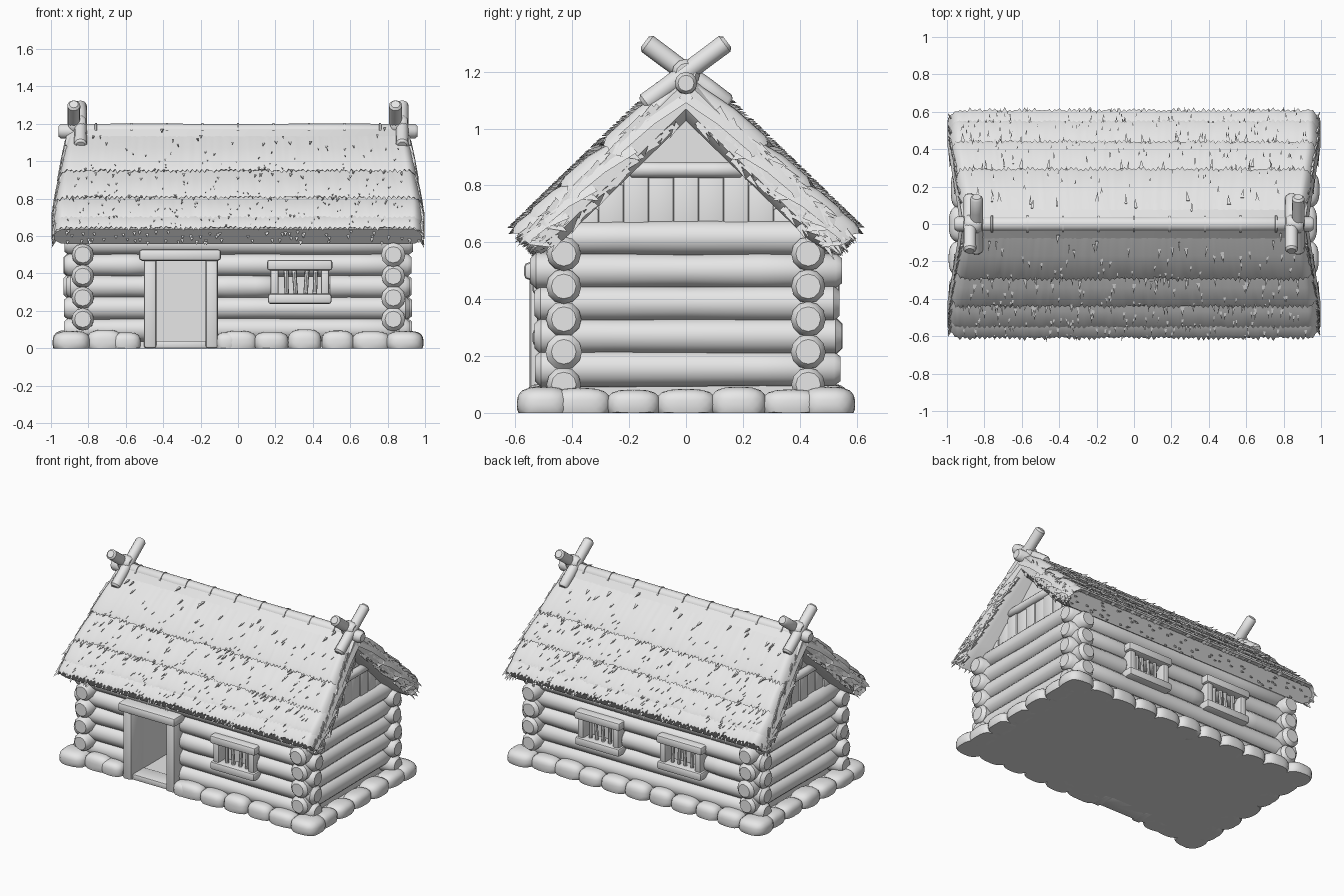
import bpy, bmesh, math, random
from mathutils import Vector, Matrix

random.seed(4)
cube = bpy.data.objects.get("Cube")
if cube:
    bpy.data.objects.remove(cube, do_unlink=True)

grey = bpy.data.materials.new("light_grey")
grey.use_nodes = True
grey.diffuse_color = (0.8, 0.8, 0.8, 1)
for node in grey.node_tree.nodes:
    if node.type == 'BSDF_PRINCIPLED':
        node.inputs["Base Color"].default_value = (0.8, 0.8, 0.8, 1)


def jit(a):
    return random.uniform(-a, a)


def finish(name, bm, angle=40):
    bmesh.ops.recalc_face_normals(bm, faces=bm.faces)
    me = bpy.data.meshes.new(name)
    bm.to_mesh(me)
    bm.free()
    me.materials.append(grey)
    me.polygons.foreach_set("use_smooth", [True] * len(me.polygons))
    me.set_sharp_from_angle(angle=math.radians(angle))
    ob = bpy.data.objects.new(name, me)
    bpy.context.collection.objects.link(ob)
    return ob


def add_box(bm, lo, hi, bevel=0.0):
    lo, hi = Vector(lo), Vector(hi)
    size = hi - lo
    mat = Matrix.Translation((lo + hi) / 2) @ Matrix.Diagonal((*size, 1))
    vs = bmesh.ops.create_cube(bm, size=1, matrix=mat)["verts"]
    if bevel:
        edges = list({e for v in vs for e in v.link_edges})
        bmesh.ops.bevel(bm, geom=edges, offset=bevel, segments=2, affect='EDGES', profile=0.5)


def add_log(bm, a, b, r, sides=12, wobble=0.0):
    # round timber with softened ends
    a, b = Vector(a), Vector(b)
    d = b - a
    rot = d.to_track_quat('Z', 'Y').to_matrix()
    tip = min(r * 0.35, d.length * 0.2)
    inner = [tip + (d.length - 2 * tip) * i / 4 for i in range(5)]
    stations = [(0, 0.7)] + [(t, 1 + jit(wobble)) for t in inner] + [(d.length, 0.7)]
    rings = []
    for t, k in stations:
        ring = []
        for i in range(sides):
            ang = math.tau * i / sides
            ring.append(bm.verts.new(a + rot @ Vector((math.cos(ang) * r * k, math.sin(ang) * r * k, t))))
        rings.append(ring)
    for p, q in zip(rings, rings[1:]):
        for i in range(sides):
            j = (i + 1) % sides
            bm.faces.new((p[i], p[j], q[j], q[i]))
    bm.faces.new(rings[0])
    bm.faces.new(rings[-1])


# Wall core with a doorway alcove, and floor slab
bm = bmesh.new()
add_box(bm, (-0.82, -0.41, 0), (-0.44, 0.41, 0.62))
add_box(bm, (-0.17, -0.41, 0), (0.82, 0.41, 0.62))
add_box(bm, (-0.45, -0.12, 0), (-0.16, 0.41, 0.62))
add_box(bm, (-0.45, -0.41, 0.48), (-0.16, -0.1, 0.62))
finish("wall_core", bm)
bm = bmesh.new()
add_box(bm, (-0.92, -0.52, 0), (0.92, 0.52, 0.035))
finish("floor_slab", bm)

# Log walls
DOOR = (-0.46, -0.15)
PITCH = 0.115
windows = [(0.33, -1), (0.31, 1), (-0.32, 1)]
for side, name in ((-1, "front_logs"), (1, "back_logs")):
    bm = bmesh.new()
    for k in range(5):
        z = 0.1 + PITCH * k
        gaps = []
        if side < 0 and k < 4:
            gaps.append(DOOR)
        if k == 2:
            gaps += [(x - 0.14, x + 0.14) for x, s in windows if s == side]
        cuts = [-0.925 + jit(0.01)] + [v for g in sorted(gaps) for v in g] + [0.925 + jit(0.01)]
        for x0, x1 in zip(cuts[::2], cuts[1::2]):
            add_log(bm, (x0, side * 0.43, z), (x1, side * 0.43, z), 0.062, wobble=0.05)
    finish(name, bm)
for side, name in ((-1, "right_gable_logs"), (1, "left_gable_logs")):
    bm = bmesh.new()
    for k in range(5):
        z = 0.155 + PITCH * k
        end = 0.54 if k < 4 else 0.49
        add_log(bm, (side * 0.83, -end + jit(0.01), z), (side * 0.83, end + jit(0.01), z), 0.062, wobble=0.05)
    finish(name, bm)

# Gable triangle, planks and collar beam
bm = bmesh.new()
ends = [[bm.verts.new((x, y, z)) for y, z in ((-0.45, 0.6), (0.45, 0.6), (0, 1.06))] for x in (-0.82, 0.82)]
bm.faces.new(ends[0])
bm.faces.new(ends[1])
for i in range(3):
    j = (i + 1) % 3
    bm.faces.new((ends[0][i], ends[0][j], ends[1][j], ends[1][i]))
finish("attic", bm)
bm = bmesh.new()
for side in (-1, 1):
    for i in range(-4, 5):
        y = i * 0.088
        top = min(0.85, 1.06 - abs(y) * 0.97)
        x = side * (0.845 + jit(0.006))
        add_box(bm, (min(x, side * 0.8), y - 0.044, 0.6), (max(x, side * 0.8), y + 0.044, top), 0.006)
finish("gable_planks", bm)
bm = bmesh.new()
for side in (-1, 1):
    add_log(bm, (side * 0.845, -0.2, 0.855), (side * 0.845, 0.2, 0.855), 0.028)
finish("collar_beams", bm)

# Foundation stones
bm = bmesh.new()


def add_stone(x, y, rx, ry, rz):
    vs = bmesh.ops.create_icosphere(bm, subdivisions=3, radius=1)["verts"]
    for v in vs:
        p = v.co
        boxy = 1 / max(abs(p.x) ** 3 + abs(p.y) ** 3 + abs(p.z) ** 3, 0.01) ** (1 / 3)
        v.co = Vector((x + p.x * boxy * rx, y + p.y * boxy * ry, max(0, 0.03 + p.z * boxy * rz)))


for side in (-1, 1):
    for i in range(-4, 5):
        x = i * 0.178
        if side > 0 or not -0.58 < x < -0.1:
            add_stone(x, side * 0.505, 0.095 + jit(0.01), 0.065 + jit(0.008), 0.062 + jit(0.01))
    for i in range(5):
        add_stone(side * 0.915, (i - 2) * 0.185, 0.07 + jit(0.008), 0.1 + jit(0.008), 0.06 + jit(0.01))
    for end in (-1, 1):
        add_stone(side * 0.89, end * 0.5, 0.1, 0.095, 0.062)
add_stone(-0.06, -0.505, 0.06, 0.06, 0.055)
add_stone(-0.6, -0.505, 0.08, 0.06, 0.055)
finish("foundation_stones", bm)

# Door frame
bm = bmesh.new()
for x in (-0.47, -0.14):
    add_box(bm, (x - 0.033, -0.55, 0), (x + 0.033, -0.4, 0.48), 0.014)
add_box(bm, (-0.53, -0.57, 0.468), (-0.09, -0.4, 0.53), 0.018)
add_box(bm, (-0.45, -0.53, 0), (-0.16, -0.4, 0.04), 0.008)
finish("door_frame", bm)

# Window frames with bars
for n, (x, s) in enumerate(windows):
    bm = bmesh.new()
    for z, w in ((0.265, 0.17), (0.445, 0.175)):
        add_box(bm, (x - w, s * 0.485 - 0.055, z - 0.028), (x + w, s * 0.485 + 0.055, z + 0.028), 0.014)
    for dx in (-0.135, 0.135):
        add_box(bm, (x + dx - 0.022, s * 0.48 - 0.045, 0.27), (x + dx + 0.022, s * 0.48 + 0.045, 0.44), 0.01)
    for dx in (-0.07, -0.02, 0.03, 0.08):
        add_log(bm, (x + dx, s * 0.49, 0.27), (x + dx + jit(0.012), s * 0.49, 0.44), 0.012, 8)
    finish("window_%d" % (n + 1), bm)


# Thatched roof: s runs down the slope, h is height off it
def slope(side, x, s, h):
    return Vector((x, side * (0.03 + 0.7 * s + 0.69 * h), 1.165 - 0.68 * s + 0.72 * h))


def half_width(s):
    return 0.915 + 0.07 * min(1, max(s, 0) / 0.6)


TIERS = ((0, 0.34), (0.28, 0.55), (0.48, 0.71), (0.62, 0.79))
COLS = 150
for side, name in ((-1, "front"), (1, "back")):
    # thick under-layer
    bm = bmesh.new()
    rows = []
    for i in range(9):
        s = 0.785 * i / 8
        w = half_width(s)
        thick = -0.12 + 0.02 * (i == 8)
        prof = [(-w, -0.02), (-w + 0.05, 0.01), (w - 0.05, 0.01), (w, -0.02),
                (w, thick + 0.03), (w - 0.04, thick), (-w + 0.04, thick), (-w, thick + 0.03)]
        rows.append([bm.verts.new(slope(side, x, s, h)) for x, h in prof])
    for p, q in zip(rows, rows[1:]):
        for i in range(8):
            j = (i + 1) % 8
            bm.faces.new((p[i], p[j], q[j], q[i]))
    bm.faces.new(rows[0])
    bm.faces.new(rows[-1])
    finish(name + "_thatch_base", bm, 50)

    # overlapping tiers with ragged lower edges
    bm = bmesh.new()
    for s0, s1 in TIERS:
        previous = None
        for c in range(COLS + 1):
            u = 2 * c / COLS - 1
            drop = 0.08 * max(0, (abs(u) - 0.94) / 0.06) ** 2
            rag = s1 + (random.uniform(0.005, 0.03) if c % 2 else jit(0.006))
            line = ((s0, 0.0), ((s0 + s1) / 2, 0.03 + jit(0.002)), (s1 - 0.02, 0.038), (rag, 0.03), (s1 - 0.05, -0.03))
            col = [bm.verts.new(slope(side, u * (half_width(s) + 0.012), s, h - drop)) for s, h in line]
            if previous:
                for i in range(4):
                    bm.faces.new((previous[i], col[i], col[i + 1], previous[i + 1]))
            previous = col
    finish(name + "_thatch_tiers", bm, 50)

    # loose straw on the slope and on the gable edges
    bm = bmesh.new()

    def add_tuft(a, b, tip, root):
        vs = [bm.verts.new(p) for p in (a, b, tip, root)]
        for f in ((0, 1, 2), (0, 2, 3), (1, 3, 2), (0, 3, 1)):
            bm.faces.new([vs[i] for i in f])

    for _ in range(260):
        s = 0.76 * random.random() ** 0.6
        x = jit(half_width(s) - 0.06)
        w = random.uniform(0.005, 0.011)
        add_tuft(slope(side, x - w, s, 0.026), slope(side, x + w, s, 0.026),
                 slope(side, x + jit(0.01), s + 0.05, 0.05), slope(side, x, s + 0.01, 0.01))
    for _ in range(150):
        s = random.uniform(0.1, 0.77)
        h = random.uniform(-0.11, 0.0)
        for end in (-1, 1):
            x = end * (half_width(s) - 0.003)
            add_tuft(slope(side, x, s, h - 0.01), slope(side, x, s, h + 0.01),
                     slope(side, x + end * 0.014, s + 0.06, h + jit(0.02)), slope(side, x - end * 0.02, s, h))
    for c in range(70):
        x = jit(half_width(0.78))
        h = random.uniform(-0.09, 0.0)
        add_tuft(slope(side, x - 0.012, 0.77, h), slope(side, x + 0.012, 0.77, h),
                 slope(side, x, 0.815, h + jit(0.01)), slope(side, x, 0.76, h - 0.02))
    finish(name + "_loose_straw", bm, 20)

# Ridge pole with lashings
bm = bmesh.new()
add_log(bm, (-0.96, 0, 1.16), (0.96, 0, 1.16), 0.04, wobble=0.04)
finish("ridge_pole", bm)
bm = bmesh.new()
for i in range(-4, 5):
    x = i * 0.19
    add_log(bm, (x - 0.008, 0, 1.158), (x + 0.008, 0, 1.158), 0.047)
finish("ridge_lashings", bm)

# Crossed poles at both ends
bm = bmesh.new()
for end in (-1, 1):
    for s in (-1, 1):
        x = end * 0.86 + s * 0.018
        add_log(bm, (x, s * 0.145, 1.305), (x, -s * 0.15, 1.085), 0.034, wobble=0.03)
    add_log(bm, (end * 0.815, 0, 1.195), (end * 0.905, 0, 1.195), 0.05)
finish("crossed_poles", bm)
